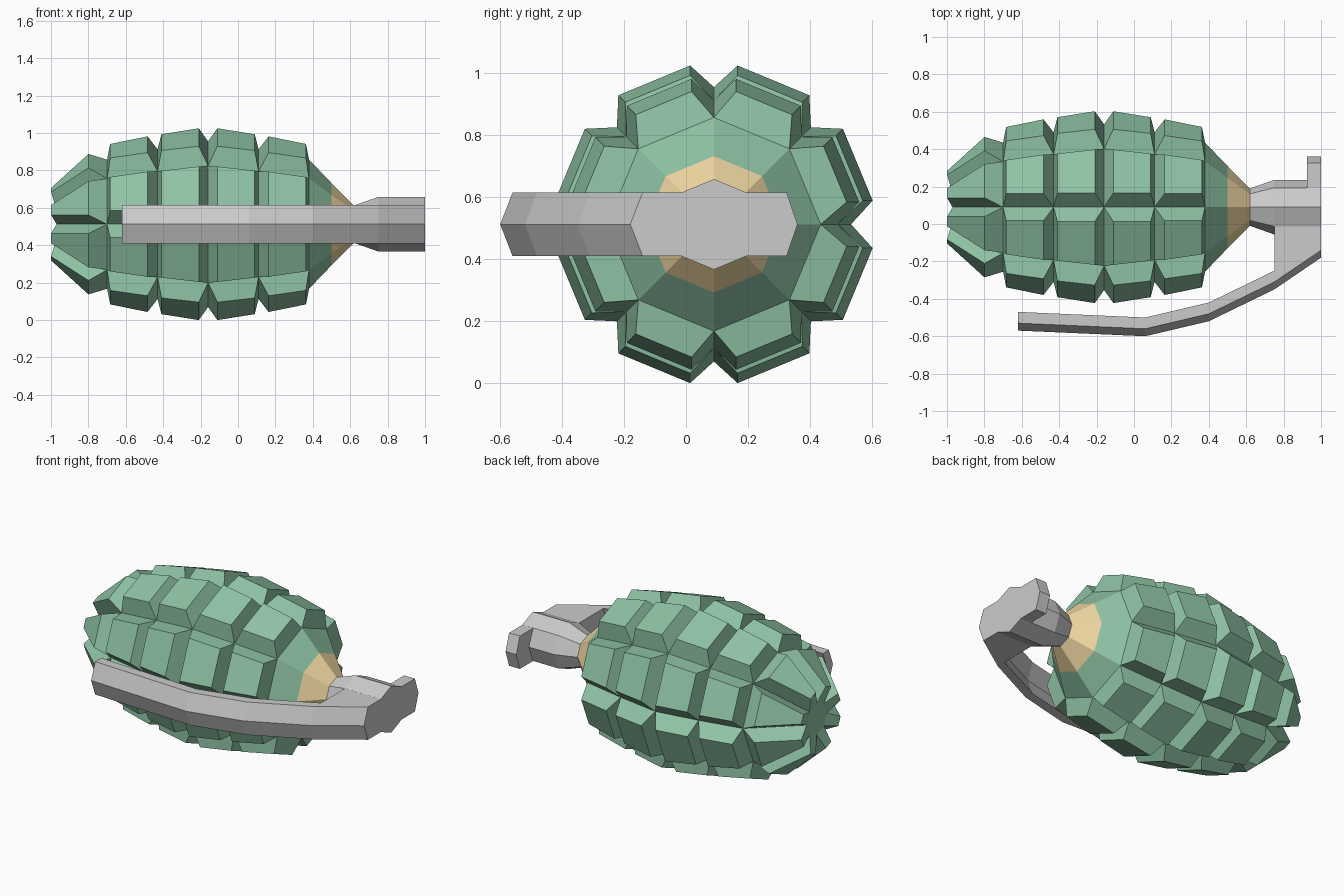
import bpy, bmesh
from math import sin, cos, pi
from mathutils import Vector

if "Cube" in bpy.data.objects:
    bpy.data.objects.remove(bpy.data.objects["Cube"])

CY, CZ = 0.09, 0.512   # long axis of the body, running along x


def material(name, rgb):
    m = bpy.data.materials.new(name)
    m.diffuse_color = (*rgb, 1)
    m.use_nodes = True
    m.node_tree.nodes["Principled BSDF"].inputs["Base Color"].default_value = m.diffuse_color
    return m


def finish(bm, name, mat=None):
    bmesh.ops.recalc_face_normals(bm, faces=bm.faces)
    me = bpy.data.meshes.new(name)
    bm.to_mesh(me)
    bm.free()
    ob = bpy.data.objects.new(name, me)
    bpy.context.collection.objects.link(ob)
    if mat:
        me.materials.append(mat)
    return ob


def lathe(bm, profile, cap_start=False, cap_end=False):
    """Eight-sided surface around the long axis; returns faces band by band."""
    rings = [[bm.verts.new((x, CY + r * sin(i * pi / 4), CZ + r * cos(i * pi / 4)))
              for i in range(8)] for x, r in profile]
    bands = [[bm.faces.new((a[i], b[i], b[(i + 1) % 8], a[(i + 1) % 8])) for i in range(8)]
             for a, b in zip(rings, rings[1:])]
    if cap_start:
        bm.faces.new(rings[0])
    if cap_end:
        bm.faces.new(rings[-1])
    return bands


def chevron(bm, outline, shift, root_shift):
    """Extrude an xy outline through z with a ridge at mid height; root side stays open."""
    n = len(outline)
    layers = []
    for dz, k in ((-0.103, 0), (0, 1), (0.103, 0)):
        layers.append([bm.verts.new((x, y + k * (root_shift if i in (0, n - 1) else shift), CZ + dz))
                       for i, (x, y) in enumerate(outline)])
    for a, b in zip(layers, layers[1:]):
        for i in range(n - 1):
            bm.faces.new((a[i], a[i + 1], b[i + 1], b[i]))
    bm.faces.new(layers[0])
    bm.faces.new(layers[-1])


green = material("green_paint", (0.275, 0.546, 0.376))
tan = material("tan_paint", (0.87, 0.68, 0.36))

# Segmented body: each core panel is pushed out into a smaller raised pad
bm = bmesh.new()
core = [(-0.97, 0.10), (-0.70, 0.345), (-0.43, 0.40), (-0.16, 0.443),
        (0.11, 0.40), (0.38, 0.345), (0.50, 0.22)]
bands = lathe(bm, core, cap_start=True)
bmesh.ops.recalc_face_normals(bm, faces=bm.faces)
panels = [f for band in bands[:5] for f in band]
for f in bmesh.ops.extrude_discrete_faces(bm, faces=panels)["faces"]:
    f.normal_update()
    c = f.calc_center_median()
    out = f.normal.copy()
    if out.dot(Vector((0, c.y - CY, c.z - CZ))) < 0:
        out.negate()
    for v in f.verts:
        v.co = c + (v.co - c) * 0.74 + out * 0.10
finish(bm, "segmented_body", green)

# Tan collar
bm = bmesh.new()
lathe(bm, [(0.50, 0.22), (0.62, 0.10)])
finish(bm, "neck_collar", tan)

# Neck plug
bm = bmesh.new()
lathe(bm, [(0.62, 0.10), (0.75, 0.146), (1.0, 0.146)], cap_end=True)
finish(bm, "neck_plug")

# Safety lever with its ridged outer side
bm = bmesh.new()
chevron(bm, [(1, -0.013), (1, -0.14), (0.75, -0.31), (0.40, -0.48), (0.06, -0.56),
             (-0.62, -0.53), (-0.62, -0.47), (0.06, -0.50), (0.40, -0.42),
             (0.75, -0.25), (0.75, -0.013)], -0.04, -0.043)
finish(bm, "safety_lever")

# Short lug opposite the lever
bm = bmesh.new()
chevron(bm, [(1, 0.193), (1, 0.325), (0.925, 0.325), (0.925, 0.193)], 0.035, 0.043)
finish(bm, "head_lug")
